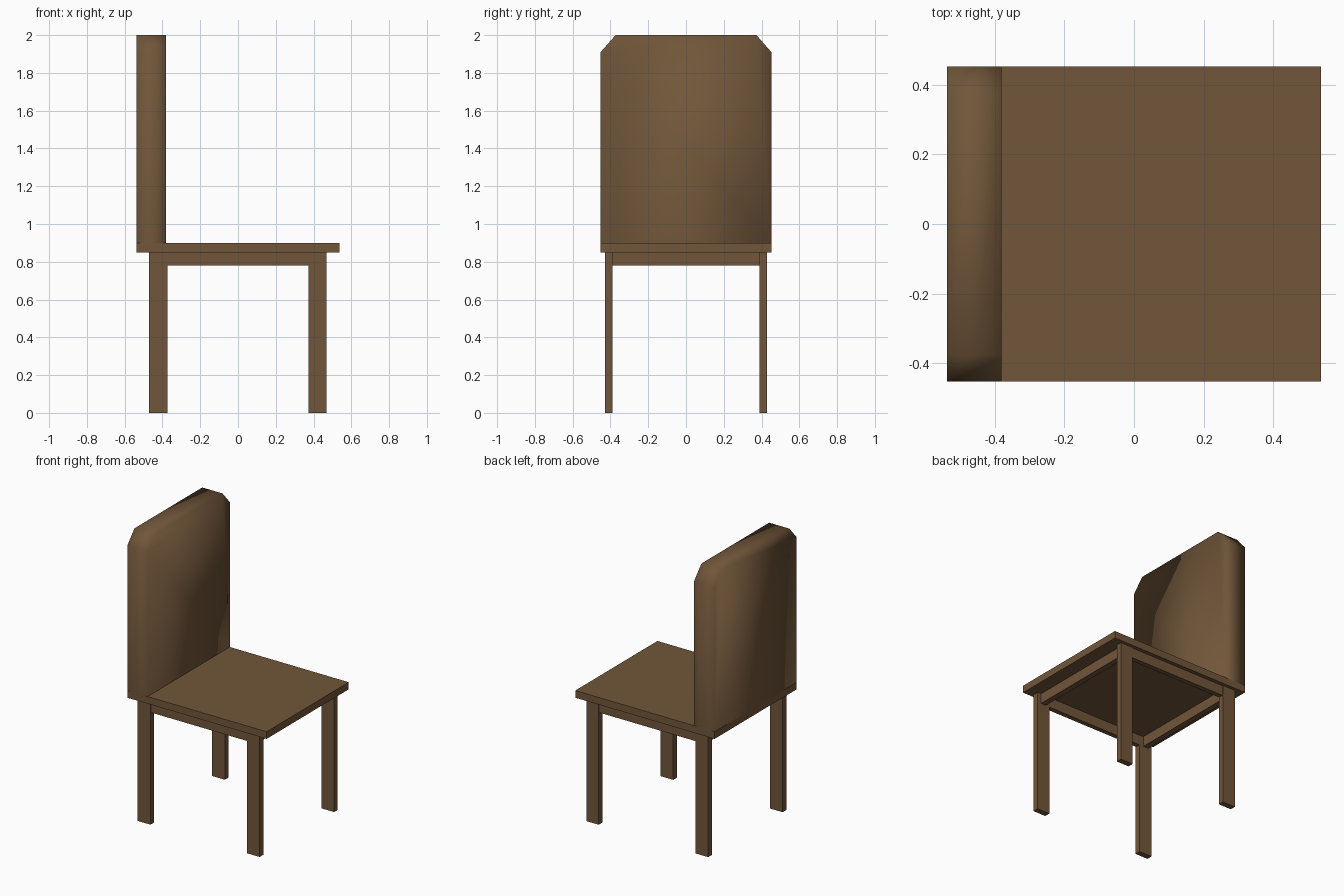
import bpy
import bmesh

if "Cube" in bpy.data.objects:
    bpy.data.objects.remove(bpy.data.objects["Cube"])

wood = bpy.data.materials.new("brown wood")
wood.diffuse_color = (0.165, 0.093, 0.042, 1)
wood.use_nodes = True
wood.node_tree.nodes["Principled BSDF"].inputs["Base Color"].default_value = wood.diffuse_color


def finish(name, bm, smooth=False):
    bmesh.ops.recalc_face_normals(bm, faces=bm.faces)
    me = bpy.data.meshes.new(name)
    bm.to_mesh(me)
    bm.free()
    me.materials.append(wood)
    for p in me.polygons:
        p.use_smooth = smooth
    ob = bpy.data.objects.new(name, me)
    bpy.context.collection.objects.link(ob)
    return ob


def box(name, x0, x1, y0, y1, z0, z1):
    bm = bmesh.new()
    bmesh.ops.create_cube(bm, size=1)
    for v in bm.verts:
        v.co.x = x0 if v.co.x < 0 else x1
        v.co.y = y0 if v.co.y < 0 else y1
        v.co.z = z0 if v.co.z < 0 else z1
    return finish(name, bm)


# Seat board
box("seat", -0.537, 0.537, -0.452, 0.452, 0.85, 0.90)

# Backrest: clipped-corner outline swept through its thickness, smooth shaded
outline = [(-0.452, 0.90), (-0.452, 1.91), (-0.373, 2.0),
           (0.373, 2.0), (0.452, 1.91), (0.452, 0.90)]
bm = bmesh.new()
rings = [[bm.verts.new((x, y, z)) for y, z in outline]
         for x in (-0.537, -0.457, -0.38)]
for a, b in zip(rings, rings[1:]):
    for i in range(len(outline) - 1):
        bm.faces.new((a[i], a[i + 1], b[i + 1], b[i]))
bm.faces.new(rings[0])
bm.faces.new(rings[-1])
finish("backrest", bm, smooth=True)

# Legs and side aprons, mirrored front to back
for s, side in ((-1, "front"), (1, "rear")):
    ya, yb = sorted((s * 0.39, s * 0.43))
    box(side + "_left_leg", -0.472, -0.374, ya, yb, 0, 0.85)
    box(side + "_right_leg", 0.372, 0.468, ya, yb, 0, 0.85)
    ya, yb = sorted((s * 0.392, s * 0.425))
    box(side + "_apron", -0.374, 0.372, ya, yb, 0.78, 0.85)

# End aprons between the leg pairs
box("left_apron", -0.445, -0.405, -0.39, 0.39, 0.78, 0.85)
box("right_apron", 0.40, 0.44, -0.39, 0.39, 0.78, 0.85)
